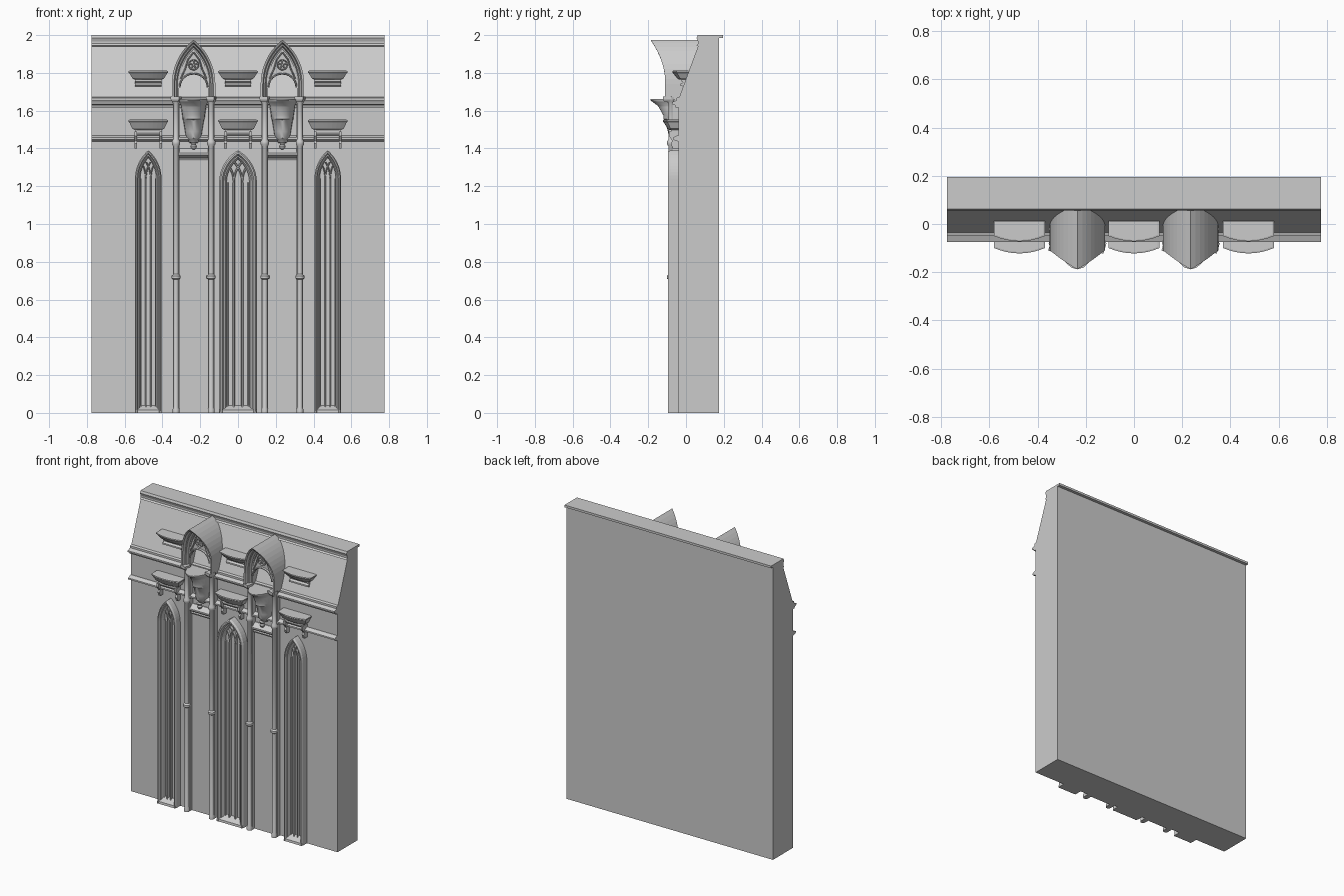
import bpy, bmesh
from math import sin, cos, pi, acos, sqrt

if "Cube" in bpy.data.objects:
    bpy.data.objects.remove(bpy.data.objects["Cube"])


def mesh(name, verts, faces, smooth=False):
    me = bpy.data.meshes.new(name)
    me.from_pydata(verts, [], faces)
    bm = bmesh.new()
    bm.from_mesh(me)
    bmesh.ops.recalc_face_normals(bm, faces=bm.faces)
    bm.to_mesh(me)
    bm.free()
    ob = bpy.data.objects.new(name, me)
    bpy.context.collection.objects.link(ob)
    if smooth:
        bpy.ops.object.select_all(action='DESELECT')
        ob.select_set(True)
        bpy.context.view_layer.objects.active = ob
        bpy.ops.object.shade_smooth_by_angle(angle=0.7)
    return ob


def loft(name, rings, smooth=False):
    """Skin closed rings of equal length and cap both ends."""
    n = len(rings[0])
    verts = [p for r in rings for p in r]
    faces = [(i*n+j, i*n+(j+1) % n, (i+1)*n+(j+1) % n, (i+1)*n+j)
             for i in range(len(rings)-1) for j in range(n)]
    faces += [tuple(range(n)), tuple(range(len(verts)-n, len(verts)))]
    return mesh(name, verts, faces, smooth)


def box(name, x0, x1, y0, y1, z0, z1):
    return loft(name, [[(x0, y0, z), (x1, y0, z), (x1, y1, z), (x0, y1, z)] for z in (z0, z1)])


def along_x(name, x0, x1, prof):
    return loft(name, [[(x, y, z) for y, z in prof] for x in (x0, x1)])


def lathe(name, cx, cy, prof, n=10):
    return loft(name, [[(cx+r*cos(2*pi*k/n), cy+r*sin(2*pi*k/n), z) for k in range(n)]
                       for r, z in prof], True)


def arch(w, zs, h, z0, d=0, n=10):
    """Pointed arch outline (x, z), inset by d."""
    R = (w*w+h*h)/(2*w)
    c, r = R-w, R-d
    a = acos(c/r)
    right = [(w-d, z0)] + [(r*cos(a*i/n)-c, zs+r*sin(a*i/n)) for i in range(n+1)]
    return right + [(-x, z) for x, z in reversed(right[:-1])]


def moulding(name, cx, w, zs, h, z0, prof):
    """Sweep a (inset, y) profile round an arch; y may depend on height."""
    paths = [arch(w, zs, h, z0, d) for d, _ in prof]
    rings = [[(cx+p[i][0], y(p[i][1]) if callable(y) else y, p[i][1])
              for p, (_, y) in zip(paths, prof)] for i in range(len(paths[0]))]
    return loft(name, rings)


def bar(name, cx, pts, t, y0, y1):
    """Thin tracery rib following (x, z) points."""
    rings = []
    for i, (x, z) in enumerate(pts):
        a, b = pts[max(i-1, 0)], pts[min(i+1, len(pts)-1)]
        dx, dz = b[0]-a[0], b[1]-a[1]
        l = sqrt(dx*dx+dz*dz)
        nx, nz = -dz/l*t/2, dx/l*t/2
        rings.append([(cx+x+nx, y0, z+nz), (cx+x+nx*.5, y1, z+nz*.5),
                      (cx+x-nx*.5, y1, z-nz*.5), (cx+x-nx, y0, z-nz)])
    return loft(name, rings)


def slope(z):
    return -0.04 + max(0, z-1.66)*0.12/0.325


# Wall with sloped upper front, cornice and string courses
along_x("wall", -.775, .775, [(.175, 0), (-.04, 0), (-.04, 1.66), (.08, 1.985), (.175, 1.985)])
along_x("cornice", -.775, .775, [(.195, 1.985), (.195, 2), (.062, 2), (.056, 1.985),
                                 (.064, 1.965), (.064, 1.955), (.055, 1.945), (.07, 1.938), (.08, 1.985)])
along_x("upper_string_course", -.775, .775, [(-.03, 1.675), (-.05, 1.668), (-.05, 1.655), (-.075, 1.645),
                                             (-.075, 1.635), (-.06, 1.63), (-.055, 1.618), (-.03, 1.618)])
along_x("lower_string_course", -.775, .775, [(-.03, 1.47), (-.05, 1.468), (-.07, 1.458), (-.07, 1.448),
                                             (-.055, 1.44), (-.03, 1.435)])


# Blind windows
def window(cx, w, zs, h, mullions):
    s = w/.1
    moulding("window_frame", cx, w, zs, h, 0,
             [(0, -.035), (0, -.082), (.008*s, -.094), (.016*s, -.094), (.024*s, -.078),
              (.03*s, -.078), (.04*s, -.058), (.04*s, -.035)])
    inner = arch(w, zs, h, .02, .038*s)
    loft("window_panel", [[(cx+x, y, z) for x, z in inner] for y in (-.035, -.046)])
    along_x("window_sill", cx-w*.97, cx+w*.97, [(-.035, 0), (-.092, 0), (-.09, .015), (-.05, .04), (-.035, .04)])
    R = (w*w+h*h)/(2*w)
    c, r = R-w, R-.038*s
    for m in mullions:
        bar("mullion", cx, [(m, .02), (m, zs)], .013*s, -.045, -.064)
        for k in (-1, 1):                      # intersecting branches
            pts = []
            for i in range(20):
                t = i*.05
                x, z = m+k*r*(1-cos(t)), r*sin(t)
                if sqrt((abs(x)+c)**2+z*z) > r:
                    break
                pts.append((x, zs+z))
            bar("tracery_branch", cx, pts, .011*s, -.045, -.062)
    for k in (-1, 1):
        bar("jamb_rib", cx, [(k*(w-.046*s), .02), (k*(w-.046*s), zs)], .008*s, -.045, -.06)


window(0, .1, 1.22, .17, (-.022, .022))
for s in (-1, 1):
    window(s*.475, .07, 1.24, .15, (-.013, .013))


# Projecting shelves over the windows
def tray(name, cx, z0, z1, yb, yf):
    def plan(w, z, k):
        return [(cx-w, yb, z)] + [(cx+w*(-1+i/4), yf*k+yb*(1-k)-.022*k*(1-(i/4-1)**2), z)
                                  for i in range(9)] + [(cx+w, yb, z)]
    loft(name, [plan(.07, z0, .6), plan(.085, z0+.008, .72), plan(.1, z1-.012, .95),
                plan(.105, z1-.008, 1), plan(.105, z1, 1), plan(.098, z1+.002, .93)])


for cx in (-.475, 0, .475):
    tray("upper_shelf", cx, 1.765, 1.81, .012, -.05)
    along_x("upper_shelf_bracket", cx-.07, cx+.07, [(.01, 1.768), (-.025, 1.768), (-.025, 1.755), (-.015, 1.75),
                                                    (-.03, 1.742), (-.03, 1.732), (-.01, 1.727), (.01, 1.727)])
    tray("lower_shelf", cx, 1.497, 1.55, -.035, -.1)
    along_x("lower_shelf_bracket", cx-.07, cx+.07, [(-.035, 1.5), (-.08, 1.5), (-.08, 1.485), (-.07, 1.47), (-.035, 1.465)])
    for s in (-1, 1):
        x = cx+s*.066
        along_x("shelf_leg", x-.007, x+.007, [(-.035, 1.49), (-.09, 1.49), (-.09, 1.465), (-.072, 1.44),
                                              (-.08, 1.425), (-.07, 1.4), (-.035, 1.4)])


# Canopied niche bays
def hood_front(z):
    return -.11 - .078*max(0, (z-1.75)/.225)**2


def step(dy):
    return lambda z: hood_front(z)*(1-dy*6)+dy*.35


def hood_back(z):
    return slope(z)+.012


for s in (-1, 1):
    cx = s*.235
    # slender columns with rings and capitals
    for k in (-1, 1):
        x = cx+k*.093
        box("column_backing", x-.017, x+.017, -.072, -.035, 0, 1.66)
        lathe("column", x, -.079, [(.018, 0), (.018, .02), (.014, .03), (.014, .705), (.024, .712), (.024, .726),
                                   (.014, .734), (.014, 1.41), (.022, 1.422), (.022, 1.438), (.014, 1.45),
                                   (.014, 1.635), (.022, 1.65), (.026, 1.66), (.026, 1.672)])
        loft("hood_impost", [[(x+r*cos(a), -.095+r*sin(a), z) for a in (.5, .5+pi/2, .5+pi, .5+1.5*pi)]
                             for r, z in ((.02, 1.645), (.032, 1.66), (.032, 1.675))])
    # niche back panel and weathered ledge
    box("niche_panel", cx-.08, cx+.08, -.05, -.035, 0, 1.34)
    along_x("niche_ledge", cx-.082, cx+.082, [(-.035, 1.335), (-.058, 1.335), (-.062, 1.345), (-.055, 1.35),
                                              (-.075, 1.365), (-.075, 1.375), (-.045, 1.4), (-.035, 1.4)])
    # forward-sweeping hood
    moulding("hood", cx, .115, 1.74, .235, 1.66,
             [(0, hood_back), (0, hood_front), (.011, hood_front), (.017, step(.02)), (.024, step(.02)),
              (.03, step(.04)), (.038, step(.04)), (.038, hood_back)])
    # pierced tracery panel
    top = arch(.115, 1.74, .235, 1.72, .036)
    low = [(-.074*cos(pi*i/12), 1.72+.072*sin(pi*i/12)) for i in range(13)]
    loft("hood_tracery", [[(cx+x, y, z) for x, z in top+low] for y in (-.05, -.07)])
    bar("tracery_arch_rib", cx, [(x*1.0, z+.004) for x, z in low], .01, -.069, -.082)
    bar("tracery_ring", cx, [(.026*cos(pi*i/8), 1.842+.026*sin(pi*i/8)) for i in range(17)], .007, -.069, -.082)
    for i in range(5):
        a = pi/2+i*2*pi/5
        bar("tracery_spoke", cx, [(0, 1.842), (.026*cos(a), 1.842+.026*sin(a))], .008, -.069, -.08)
    for k in (-1, 1):
        bar("tracery_side_rib", cx, [(k*.068, 1.77), (k*.045, 1.82), (k*.03, 1.87), (0, 1.91)], .008, -.069, -.082)
    # tapering statue corbel with moulded rim and ball pendant
    rings = []
    for w, d, z in ((.022, .03, 1.43), (.034, .04, 1.447), (.04, .05, 1.455), (.045, .056, 1.49),
                    (.055, .072, 1.55), (.058, .08, 1.555), (.06, .08, 1.575), (.067, .105, 1.62),
                    (.066, .108, 1.625), (.078, .136, 1.645), (.082, .148, 1.655), (.082, .148, 1.662)):
        rings.append([(cx+w*cos(pi*i/10), -.04-d*sin(pi*i/10), z) for i in range(11)])
    loft("corbel", rings, True)
    lathe("corbel_pendant", cx, -.075, [(.004, 1.394), (.014, 1.402), (.017, 1.412), (.012, 1.422), (.02, 1.434)])
